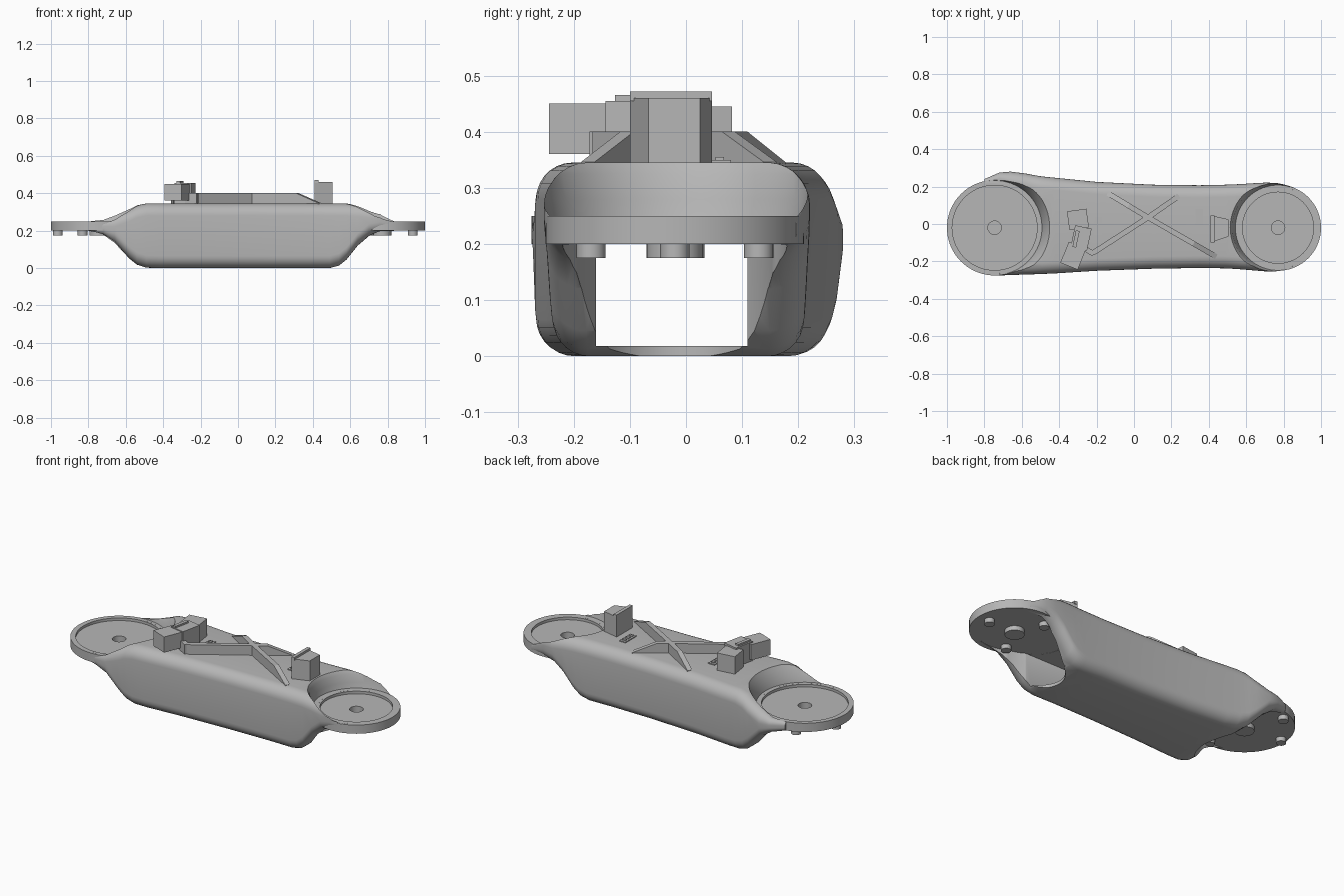
import bpy, bmesh, math
from mathutils import Matrix, Vector

cube = bpy.data.objects.get("Cube")
if cube:
    bpy.data.objects.remove(cube)

grey = bpy.data.materials.new("plain grey")
grey.use_nodes = True
colour = (0.47, 0.47, 0.47, 1)
grey.diffuse_color = colour
grey.node_tree.nodes["Principled BSDF"].inputs["Base Color"].default_value = colour


def make(name, bm, smooth=False):
    bmesh.ops.recalc_face_normals(bm, faces=bm.faces)
    mesh = bpy.data.meshes.new(name)
    bm.to_mesh(mesh)
    bm.free()
    mesh.materials.append(grey)
    obj = bpy.data.objects.new(name, mesh)
    bpy.context.collection.objects.link(obj)
    if smooth:
        shade(obj)
    return obj


def activate(obj):
    bpy.ops.object.select_all(action="DESELECT")
    obj.select_set(True)
    bpy.context.view_layer.objects.active = obj


def shade(obj):
    activate(obj)
    bpy.ops.object.shade_smooth_by_angle(angle=math.radians(32))


def skin(name, rings, smooth=False):
    """Bridge closed rings of equal length and cap both ends."""
    bm = bmesh.new()
    rows = [[bm.verts.new(p) for p in ring] for ring in rings]
    n = len(rows[0])
    for a, b in zip(rows, rows[1:]):
        for i in range(n):
            j = (i + 1) % n
            bm.faces.new((a[i], a[j], b[j], b[i]))
    bm.faces.new(rows[0])
    bm.faces.new(rows[-1])
    return make(name, bm, smooth)


def prism(name, outline, z0, z1):
    return skin(name, [[(x, y, z) for x, y in outline] for z in (z0, z1)])


def round_solid(name, x, y, levels, stretch=1, smooth=False):
    """Stack of circles given as (radius, z); stretch widens it in x."""
    angles = [math.tau * i / 72 for i in range(72)]
    return skin(name, [[(x + r * stretch * math.cos(a), y + r * math.sin(a), z)
                        for a in angles] for r, z in levels], smooth)


def lathe(name, x, y, profile):
    bm = bmesh.new()
    verts = [bm.verts.new((r, 0, z)) for r, z in profile]
    edges = [bm.edges.new(p) for p in zip(verts, verts[1:])]
    bmesh.ops.spin(bm, geom=verts + edges, cent=(0, 0, 0), axis=(0, 0, 1),
                   angle=math.tau, steps=72)
    bmesh.ops.remove_doubles(bm, verts=bm.verts, dist=0.0005)
    bmesh.ops.translate(bm, verts=bm.verts, vec=(x, y, 0))
    return make(name, bm, True)


def box(name, x, y, sx, sy, z0, z1, turn=0):
    bm = bmesh.new()
    place = (Matrix.Translation((x, y, (z0 + z1) / 2))
             @ Matrix.Rotation(math.radians(turn), 4, "Z")
             @ Matrix.Diagonal((sx, sy, z1 - z0, 1)))
    bmesh.ops.create_cube(bm, size=1, matrix=place)
    return make(name, bm)


def cut(obj, cutter):
    cutter.hide_render = True
    mod = obj.modifiers.new("cut", "BOOLEAN")
    mod.operation, mod.solver, mod.object = "DIFFERENCE", "EXACT", cutter
    activate(obj)
    bpy.ops.object.modifier_apply(modifier=mod.name)
    bpy.data.objects.remove(cutter)


def section(x, y0, y1, z0, z1):
    """Rounded rectangle across the arm."""
    r = min(0.065, 0.4 * (z1 - z0))
    corners = [(y1 - r, z1 - r), (y0 + r, z1 - r), (y0 + r, z0 + r), (y1 - r, z0 + r)]
    return [(x, cy + r * math.cos(a), cz + r * math.sin(a))
            for k, (cy, cz) in enumerate(corners)
            for a in [math.pi / 2 * (k + i / 7) for i in range(8)]]


# Arm body: lofted along x from (x, back and front edge, bottom, top)
stations = [
    (-0.80, -0.265, 0.24, 0.198, 0.25), (-0.72, -0.275, 0.275, 0.178, 0.257),
    (-0.66, -0.273, 0.28, 0.135, 0.28), (-0.58, -0.27, 0.27, 0.05, 0.315),
    (-0.54, -0.269, 0.262, 0.018, 0.335), (-0.49, -0.267, 0.254, 0.002, 0.345),
    (-0.42, -0.264, 0.247, 0, 0.345), (-0.2, -0.25, 0.225, 0, 0.345),
    (0.1, -0.239, 0.21, 0, 0.345), (0.35, -0.235, 0.207, 0, 0.345),
    (0.49, -0.237, 0.21, 0, 0.345), (0.54, -0.24, 0.212, 0.013, 0.345),
    (0.58, -0.243, 0.214, 0.045, 0.345), (0.64, -0.248, 0.218, 0.12, 0.342),
    (0.70, -0.253, 0.221, 0.17, 0.335), (0.76, -0.253, 0.22, 0.193, 0.325),
    (0.80, -0.248, 0.212, 0.198, 0.295), (0.85, -0.235, 0.197, 0.2, 0.25)]
body = skin("arm_body", [section(*s) for s in stations])

# Joint ends: x, rim radius, inner radius, socket top radius, undercut size and stretch
Y = -0.02
joints = [("large", -0.745, 0.255, 0.227, 0.295, 0.235, 1.12, (113, 173, 283), 0.22),
          ("small", 0.77, 0.23, 0.19, 0.256, 0.185, 1.6, (0, 115, 245), 0.165)]
cut(body, box("tunnel_cutter", 0, -0.025, 1.4, 0.27, 0.018, 0.2))
for name, x, rim, inner, socket, under, stretch, pegs, peg_ring in joints:
    cut(body, round_solid("socket_cutter", x, Y,
                          [(rim - 0.002, 0.2502), (rim + 0.006, 0.28),
                           (socket - 0.012, 0.325), (socket, 0.346), (socket, 0.5)]))
    cut(body, round_solid("undercut_cutter", x, Y, [(under, -0.1), (under, 0.201)], stretch))
    cut(body, round_solid("disc_cutter", x, Y, [(inner + 0.01, 0.15), (inner + 0.01, 0.3)]))
    # Dished disc with a blind centre hole and a hub below
    lathe(name + "_joint_disc", x, Y,
          [(0, 0.175), (0.05, 0.175), (0.05, 0.2), (rim, 0.2), (rim, 0.25),
           (inner, 0.25), (inner, 0.235), (0.036, 0.235), (0.036, 0.19), (0, 0.19)])
    for i, deg in enumerate(pegs):
        a = math.radians(deg)
        round_solid(f"{name}_joint_peg_{i + 1}", x + peg_ring * math.cos(a),
                    Y + peg_ring * math.sin(a), [(0.026, 0.175), (0.026, 0.21)], smooth=True)
shade(body)


def rib(name, start, end, ramp):
    """Upright bar on the deck, sloping down at its far end."""
    p, q = Vector(start), Vector(end)
    along = (q - p).normalized()
    side = Vector((-along.y, along.x)) * 0.014
    length = (q - p).length
    profile = [(0, 0.34), (0, 0.4), (length - ramp, 0.4), (length, 0.346), (length, 0.34)]
    rings = []
    for s in (side, -side):
        flat = [p + along * d + s for d, z in profile]
        rings.append([(v.x, v.y, z) for v, (d, z) in zip(flat, profile)])
    skin(name, rings)


# Crossed deck ribs
centre = (0.075, 0.035)
for name, end, ramp in (("back_right", (-0.14, 0.165), 0.13), ("back_left", (0.24, 0.15), 0.13),
                        ("front_left", (0.44, -0.175), 0.14), ("front_right", (-0.22, -0.155), 0)):
    rib(name + "_rib", centre, end, ramp)
rib("corner_rib", (-0.215, -0.16), (-0.3, -0.11), 0)

# Connector cluster beside the large joint
box("outer_connector", -0.325, -0.17, 0.1, 0.12, 0.36, 0.45, -22)
box("middle_connector", -0.283, -0.075, 0.09, 0.12, 0.34, 0.455, -12)
box("inner_connector", -0.3, 0.025, 0.105, 0.1, 0.34, 0.445, 8)
box("connector_clip", -0.31, -0.08, 0.02, 0.09, 0.445, 0.465, -12)

# Wedge connector beside the small joint
prism("wedge_connector", [(0.41, -0.1), (0.505, -0.067), (0.505, 0.025), (0.41, 0.046)],
      0.34, 0.46)
box("wedge_connector_clip", 0.42, -0.027, 0.02, 0.146, 0.455, 0.472)

# Small socket plates on the deck
for name, x, y in (("left", 0.35, 0.03), ("right", -0.19, -0.01)):
    box(name + "_socket_plate", x, y, 0.04, 0.1, 0.343, 0.35)
    for i in (-1, 0, 1):
        box(f"{name}_socket_pin_{i + 2}", x, y + i * 0.03, 0.02, 0.015, 0.348, 0.355)
